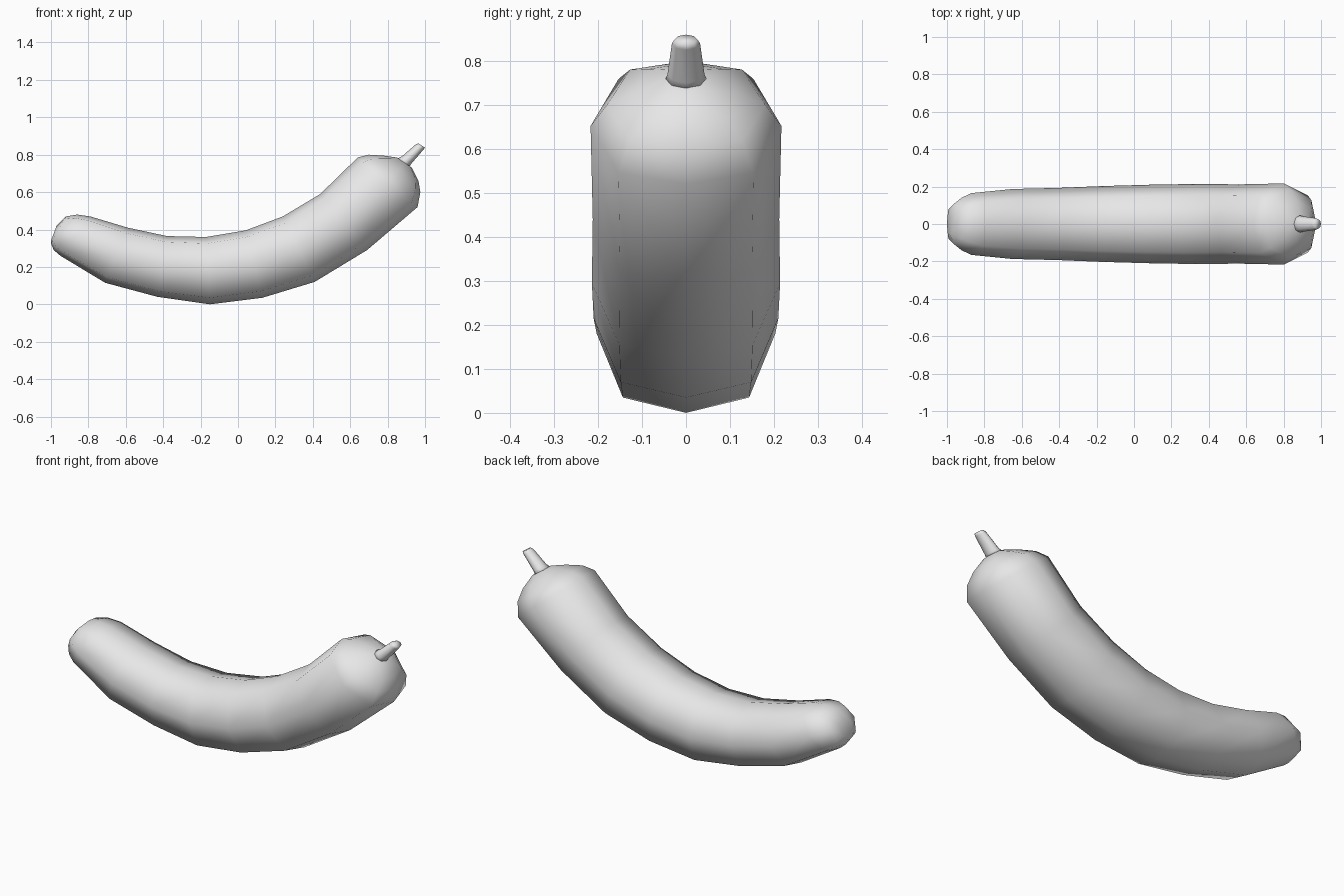
import bpy
import bmesh
from math import sin, cos, tau
from mathutils import Vector

cube = bpy.data.objects.get("Cube")
if cube:
    bpy.data.objects.remove(cube, do_unlink=True)

SIDES = 8


def make_material(name, colour):
    mat = bpy.data.materials.new(name)
    mat.use_nodes = True
    mat.diffuse_color = colour
    mat.node_tree.nodes["Principled BSDF"].inputs["Base Color"].default_value = colour
    return mat


def loft(name, sections, mat, boxy):
    """Skin rings given as (underside x, z, upper x, z, half width)."""
    bm = bmesh.new()
    rings = []
    for x0, z0, x1, z1, width in sections:
        low, high = Vector((x0, 0, z0)), Vector((x1, 0, z1))
        mid, half = (low + high) / 2, (high - low) / 2
        ring = []
        for i in range(SIDES):
            a = tau * i / SIDES
            # diagonal corners are pushed out a little for a fuller section
            rise = cos(a) * (boxy if i % 2 else 1)
            ring.append(bm.verts.new(mid + half * rise + Vector((0, width * sin(a), 0))))
        rings.append(ring)
    for a, b in zip(rings, rings[1:]):
        for i in range(SIDES):
            j = (i + 1) % SIDES
            bm.faces.new((a[i], a[j], b[j], b[i]))
    bm.faces.new(rings[0])
    bm.faces.new(rings[-1])
    bmesh.ops.recalc_face_normals(bm, faces=bm.faces)
    for face in bm.faces:
        face.smooth = True
    mesh = bpy.data.meshes.new(name)
    bm.to_mesh(mesh)
    bm.free()
    mesh.materials.append(mat)
    obj = bpy.data.objects.new(name, mesh)
    bpy.context.collection.objects.link(obj)
    return obj


grey = make_material("plain grey", (0.8, 0.8, 0.8, 1))

# Curved body, from the rounded tail to the shoulder around the stem
loft("curved_body", [
    (-1.0, 0.34, -0.97, 0.42, 0.06),
    (-1.0, 0.325, -0.92, 0.47, 0.11),
    (-0.985, 0.29, -0.86, 0.48, 0.14),
    (-0.95, 0.26, -0.79, 0.47, 0.165),
    (-0.71, 0.115, -0.59, 0.41, 0.187),
    (-0.43, 0.04, -0.38, 0.365, 0.193),
    (-0.15, 0.0, -0.17, 0.36, 0.203),
    (0.13, 0.035, 0.04, 0.395, 0.21),
    (0.41, 0.12, 0.24, 0.47, 0.214),
    (0.69, 0.29, 0.44, 0.59, 0.212),
    (0.96, 0.52, 0.64, 0.785, 0.217),
    (0.975, 0.60, 0.70, 0.80, 0.18),
    (0.965, 0.66, 0.78, 0.795, 0.12),
    (0.93, 0.73, 0.85, 0.785, 0.05),
], grey, 1.14)

# Short stem narrowing to a slanted cut tip
loft("stem", [
    (0.91, 0.725, 0.84, 0.775, 0.05),
    (0.925, 0.75, 0.875, 0.79, 0.042),
    (0.99, 0.825, 0.95, 0.855, 0.032),
    (1.0, 0.838, 0.965, 0.86, 0.026),
], grey, 1.0)
